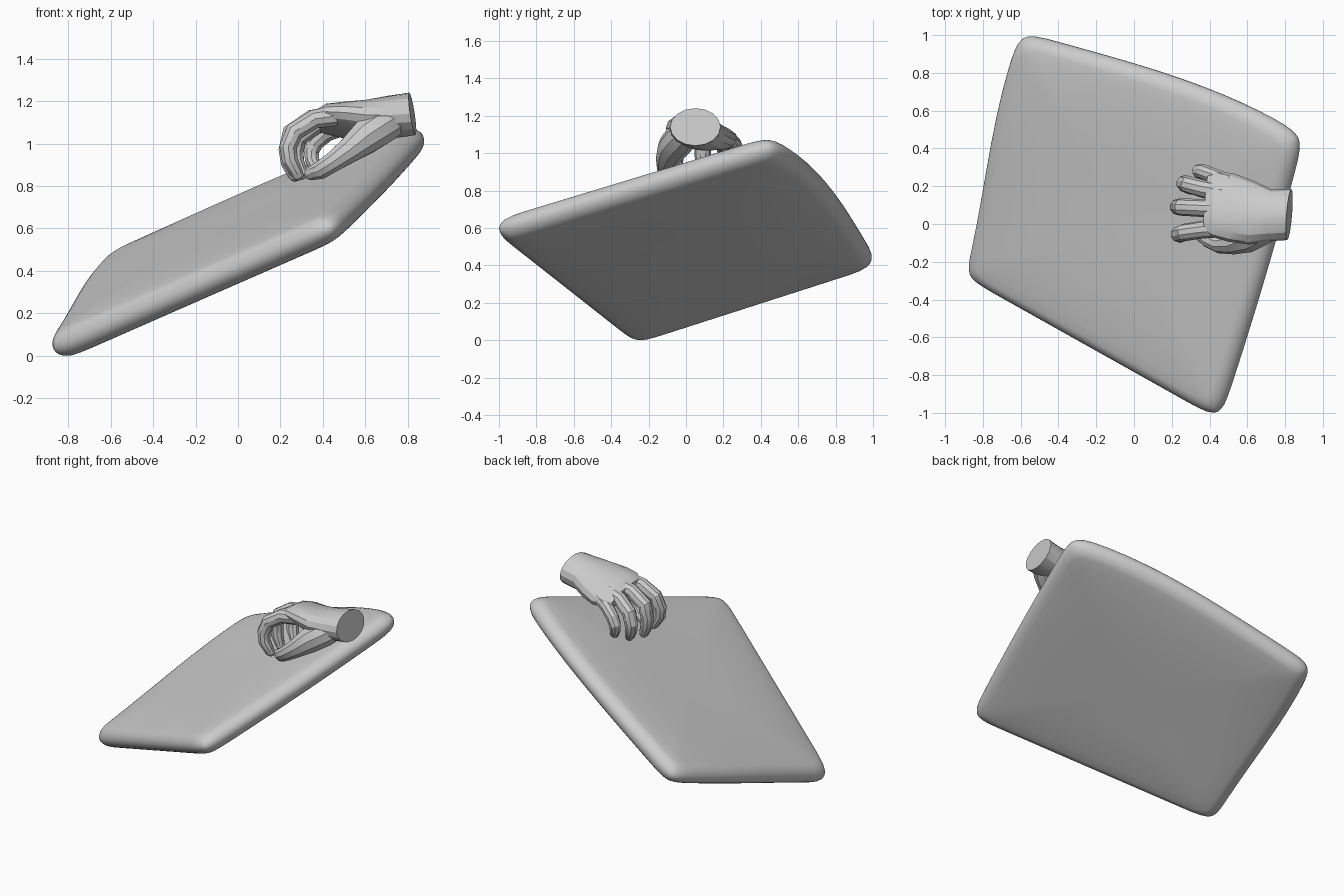
import bpy, bmesh, math
from mathutils import Vector

if "Cube" in bpy.data.objects:
    bpy.data.objects.remove(bpy.data.objects["Cube"])


def skin(name, rings, angle):
    # Bridge a list of equal-length point rings and close both ends
    bm = bmesh.new()
    vs = [[bm.verts.new(p) for p in r] for r in rings]
    n = len(vs[0])
    for a, b in zip(vs, vs[1:]):
        for i in range(n):
            j = (i + 1) % n
            bm.faces.new((a[i], a[j], b[j], b[i]))
    bm.faces.new(vs[0])
    bm.faces.new(vs[-1])
    bmesh.ops.recalc_face_normals(bm, faces=bm.faces)
    me = bpy.data.meshes.new(name)
    bm.to_mesh(me)
    bm.free()
    ob = bpy.data.objects.new(name, me)
    bpy.context.collection.objects.link(ob)
    bpy.ops.object.select_all(action='DESELECT')
    ob.select_set(True)
    bpy.context.view_layer.objects.active = ob
    bpy.ops.object.shade_smooth_by_angle(angle=math.radians(angle))
    return ob


# Tilted cushion: rounded-square rings mapped on a four-corner sheet
CORNERS = [Vector(c) for c in ((-0.875, -0.275, 0.055), (0.445, -1.015, 0.635),
                               (0.88, 0.455, 1.08), (-0.585, 1.0, 0.465))]
mid = sum(CORNERS, Vector()) / 4
D, C, B, A = [mid + (c - mid) * 1.018 for c in CORNERS]
normal = (B - D).cross(A - C).normalized()


def sheet(u, v):
    s, t = (u + 1) / 2, (v + 1) / 2
    p = (D * (1 - s) + C * s) * (1 - t) + (A * (1 - s) + B * s) * t
    back = (1 - u * u) * max(v, 0) ** 2
    p += Vector((0.02, 0.055, 0.035)) * back * (1 + 0.5 * u)            # bowed back edge
    p += Vector((0.015, 0, 0.0)) * (1 - v * v) * max(u, 0) ** 2         # bowed right edge
    left = (1 - v * v) * max(-u, 0) ** 2
    p += Vector((-0.02, 0, 0.0)) * left * (1 + 1.5 * v)                 # bowed left edge
    return p


RIM, EDGE = 0.06, 0.085
BULGE = 0.03
upper = [(m, RIM + BULGE * (1 - m ** 4))
         for m in (0.01, 0.15, 0.3, 0.45, 0.58, 0.68, 0.76, 0.84)]
for k in range(7):
    a = math.radians(15 * k)
    m = 1 - EDGE + EDGE * math.sin(a)
    upper.append((m, (RIM + BULGE * (1 - m ** 4)) * math.cos(a)))
profile = upper + [(m, -h) for m, h in reversed(upper[:-1])]

angles = []
for q in range(4):
    for k in range(-12, 12):
        t = k / 12
        angles.append(math.pi / 4 + q * math.pi / 2
                      + math.pi / 4 * math.copysign(abs(t) ** 1.6, t))
rings = []
for m, h in profile:
    ring = []
    for a in angles:
        c, s = math.cos(a), math.sin(a)
        r = m / (abs(c) ** 20 + abs(s) ** 20) ** (1 / 20)
        ring.append(sheet(r * c, r * s) + normal * h)
    rings.append(ring)
low = min(p.z for r in rings for p in r)
for r in rings:
    for p in r:
        p.z -= low
skin("cushion", rings, 60)


# Palm and wrist: elliptical sections (x, y, z, half width, half height)
palm = []
for x, y, z, w, h in ((0.822, 0.05, 1.14, 0.135, 0.1), (0.72, 0.045, 1.125, 0.137, 0.1),
                      (0.62, 0.06, 1.11, 0.168, 0.094), (0.52, 0.085, 1.107, 0.18, 0.082),
                      (0.43, 0.105, 1.112, 0.175, 0.066), (0.38, 0.11, 1.105, 0.15, 0.044)):
    ring = []
    for i in range(16):
        a = math.tau * i / 16
        lean = -0.15 * h * math.sin(a) + 0.08 * w * math.cos(a)
        # palm droops towards the little finger
        drop = -0.22 * w * math.cos(a) * min(1, (0.82 - x) / 0.3)
        ring.append(Vector((x + lean, y + w * math.cos(a), z + h * math.sin(a) + drop)))
    palm.append(ring)
skin("palm", palm, 20)


def digit(name, pts, radii, sides=10):
    # Tube along a bent path with a rounded tip
    pts = [Vector(p) for p in pts]
    end = (pts[-1] - pts[-2]).normalized()
    tip = radii[-1]
    pts += [pts[-1] + end * tip * 0.6, pts[-1] + end * tip * 0.95]
    radii = list(radii) + [tip * 0.75, tip * 0.25]
    out = []
    for i, p in enumerate(pts):
        d = (pts[min(i + 1, len(pts) - 1)] - pts[max(i - 1, 0)]).normalized()
        side = Vector((0, 1, 0))
        side = (side - d * side.dot(d)).normalized()
        up = d.cross(side)
        out.append([p + (side * math.cos(math.tau * k / sides)
                         + up * math.sin(math.tau * k / sides)) * radii[i]
                    for k in range(sides)])
    skin(name, out, 25)


# Curled fingers: knuckle, bent joints, tip
R = (0.05, 0.047, 0.046, 0.043, 0.04, 0.031)
digit("index_finger", ((0.46, -0.02, 1.13), (0.36, -0.03, 1.115), (0.265, -0.045, 1.055),
                       (0.236, -0.055, 0.98), (0.245, -0.06, 0.92), (0.28, -0.05, 0.855)), R)
digit("middle_finger", ((0.46, 0.08, 1.13), (0.35, 0.085, 1.115), (0.25, 0.09, 1.05),
                        (0.232, 0.09, 0.97), (0.24, 0.085, 0.91), (0.265, 0.08, 0.85)), R)
digit("ring_finger", ((0.47, 0.165, 1.11), (0.37, 0.185, 1.09), (0.285, 0.21, 1.03),
                      (0.267, 0.215, 0.96), (0.275, 0.205, 0.91), (0.3, 0.185, 0.86)), R)
digit("little_finger", ((0.5, 0.22, 1.08), (0.42, 0.255, 1.05), (0.365, 0.278, 1.005),
                        (0.345, 0.28, 0.96), (0.35, 0.27, 0.92), (0.37, 0.25, 0.88)),
      [r * 0.88 for r in R])
digit("thumb", ((0.76, 0.02, 1.13), (0.69, -0.02, 1.09), (0.6, -0.07, 1.03),
                (0.52, -0.1, 0.965), (0.45, -0.105, 0.915), (0.39, -0.08, 0.875),
                (0.345, -0.05, 0.86)),
      (0.07, 0.088, 0.084, 0.062, 0.05, 0.044, 0.034))
